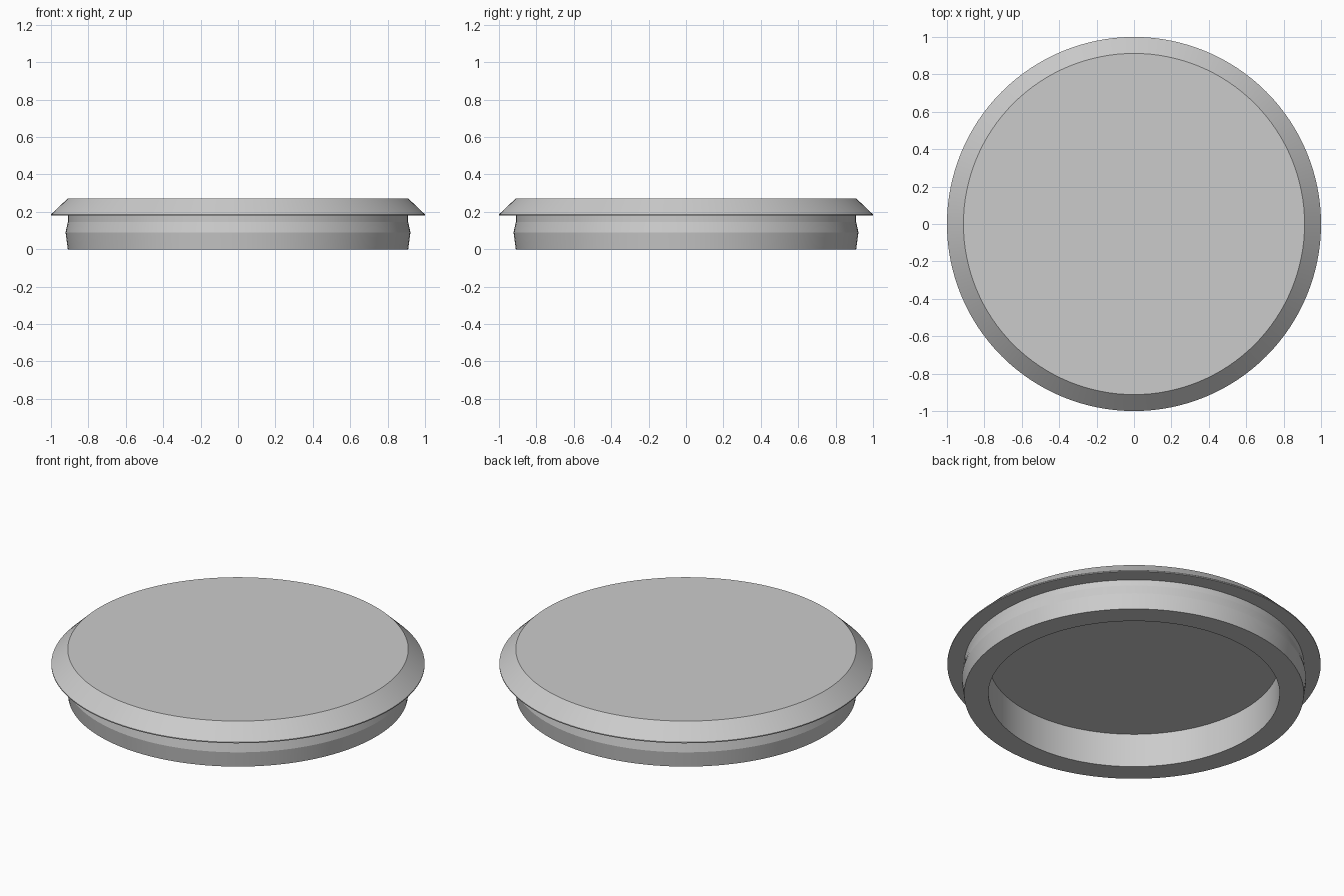
import bpy, math

cube = bpy.data.objects.get("Cube")
if cube:
    bpy.data.objects.remove(cube, do_unlink=True)

SIDES = 128

# Single grey material
grey = bpy.data.materials.new("plain grey")
grey.use_nodes = True
colour = (0.6, 0.6, 0.6, 1)
grey.diffuse_color = colour
grey.node_tree.nodes["Principled BSDF"].inputs["Base Color"].default_value = colour


def lathe(name, profile):
    """Spin (radius, height) points about z and cap both ends."""
    verts, faces = [], []
    for r, z in profile:
        for i in range(SIDES):
            a = math.tau * i / SIDES
            verts.append((r * math.cos(a), r * math.sin(a), z))
    for k in range(len(profile) - 1):
        for i in range(SIDES):
            j = (i + 1) % SIDES
            low, high = k * SIDES, (k + 1) * SIDES
            faces.append((low + i, low + j, high + j, high + i))
    last = (len(profile) - 1) * SIDES
    faces.append(tuple(reversed(range(SIDES))))
    faces.append(tuple(range(last, last + SIDES)))
    mesh = bpy.data.meshes.new(name)
    mesh.from_pydata(verts, [], faces)
    mesh.materials.append(grey)
    obj = bpy.data.objects.new(name, mesh)
    bpy.context.collection.objects.link(obj)
    bpy.ops.object.select_all(action="DESELECT")
    obj.select_set(True)
    bpy.context.view_layer.objects.active = obj
    bpy.ops.object.shade_smooth_by_angle(angle=math.radians(5))
    return obj


# Hollow plug with a bulging snap ring, under a wide bevelled flange
lathe("lid", [
    (0.78, 0.20),   # recess ceiling
    (0.78, 0.0),    # recess wall
    (0.91, 0.0),    # plug rim
    (0.922, 0.09),  # snap ring bulge
    (0.91, 0.145),
    (0.91, 0.18),   # neck
    (1.0, 0.18),    # flange underside
    (1.0, 0.186),   # thin flange lip
    (0.912, 0.27),  # bevel up to the flat top
])
